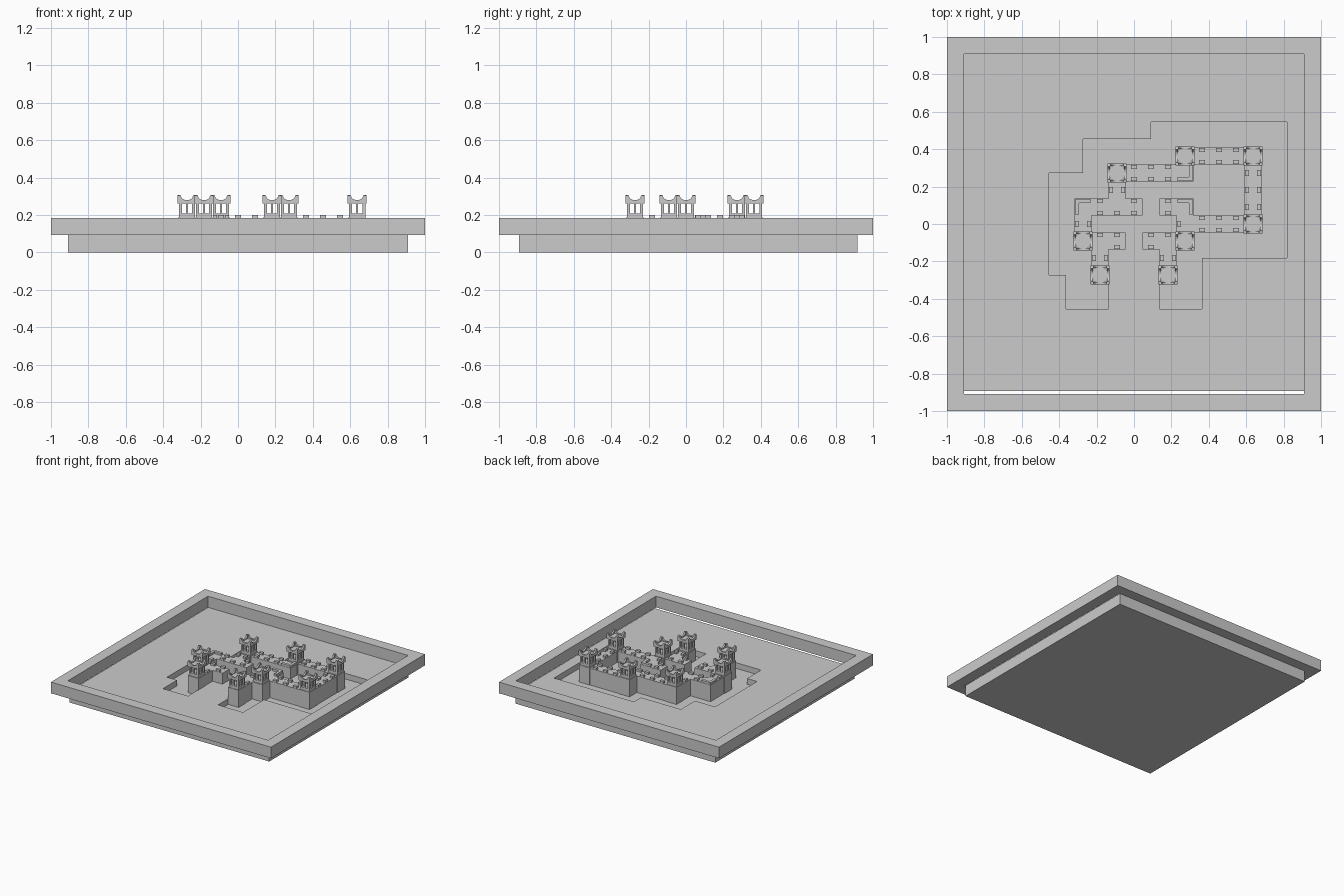
import bpy, bmesh, math
from mathutils import Vector

if "Cube" in bpy.data.objects:
    bpy.data.objects.remove(bpy.data.objects["Cube"])

U = 2 / 22            # planning grid unit
FLOOR, MOAT, WALL_TOP = 0.092, 0.045, 0.182


def finish(name, bm):
    bmesh.ops.recalc_face_normals(bm, faces=bm.faces[:])
    me = bpy.data.meshes.new(name)
    bm.to_mesh(me)
    bm.free()
    ob = bpy.data.objects.new(name, me)
    bpy.context.scene.collection.objects.link(ob)
    return ob


def box(bm, x0, x1, y0, y1, z0, z1):
    vs = bmesh.ops.create_cube(bm, size=1)["verts"]
    for v in vs:
        v.co = Vector(((x0 + x1) / 2 + v.co.x * (x1 - x0),
                       (y0 + y1) / 2 + v.co.y * (y1 - y0),
                       (z0 + z1) / 2 + v.co.z * (z1 - z0)))


def block(bm, x, y, w, d, z0, z1):
    box(bm, x - w / 2, x + w / 2, y - d / 2, y + d / 2, z0, z1)


def prism(bm, pts, offset):
    face = bm.faces.new([bm.verts.new(p) for p in pts])
    new = bmesh.ops.extrude_face_region(bm, geom=[face])["geom"]
    bmesh.ops.translate(bm, vec=offset,
                        verts=[g for g in new if isinstance(g, bmesh.types.BMVert)])


# Base slab with the moat sunk into it
bm = bmesh.new()
box(bm, -0.908, 0.908, -0.892, 0.917, 0, FLOOR)
slab = finish("base_slab", bm)
outline = [(-5, 3), (-3, 3), (-3, 5), (1, 5), (1, 6), (9, 6), (9, -2), (4, -2), (4, -5),
           (1.5, -5), (1.5, -1), (-1.5, -1), (-1.5, -5), (-4, -5), (-4, -3), (-5, -3)]
bm = bmesh.new()
prism(bm, [(x * U, y * U, MOAT) for x, y in outline], (0, 0, 0.2))
cutter = finish("moat_cutter", bm)
cutter.hide_render = True
cutter.hide_set(True)
mod = slab.modifiers.new("moat", "BOOLEAN")
mod.operation = "DIFFERENCE"
mod.solver = "EXACT"
mod.object = cutter

# Raised frame around the tray
bm = bmesh.new()
rings = []
for r, z in ((1, FLOOR), (1, 0.184), (0.91, 0.184), (0.91, FLOOR)):
    rings.append([bm.verts.new((r * sx, r * sy, z))
                  for sx, sy in ((-1, -1), (1, -1), (1, 1), (-1, 1))])
for k in range(4):
    a, b = rings[k], rings[(k + 1) % 4]
    for i in range(4):
        j = (i + 1) % 4
        bm.faces.new((a[i], a[j], b[j], b[i]))
finish("tray_frame", bm)

# Courtyards level with the tray floor
bm = bmesh.new()
for x0, x1, y0, y1 in ((3, 7, 0, 4), (-1, 3, 1, 3), (-3, 3, -1, 1)):
    box(bm, x0 * U, x1 * U, y0 * U, y1 * U, MOAT - 0.005, FLOOR)
finish("courtyard_floor", bm)

# Curtain walls: straight runs of grid cells
runs = [((-1, 3), (3, 3)), ((3, 3), (3, 4)), ((3, 4), (7, 4)), ((7, 0), (7, 4)),
        ((3, 0), (7, 0)), ((3, -1), (3, 1)), ((2, 1), (3, 1)), ((-1, 1), (-1, 3)),
        ((-3, 1), (0, 1)), ((-3, -1), (-3, 1)), ((-3, -1), (-1, -1)),
        ((-2, -3), (-2, -1)), ((2, -3), (2, -1)), ((1, -1), (3, -1))]
towers = [(-1, 3), (-3, -1), (-2, -3), (2, -3), (3, -1), (3, 4), (7, 4), (7, 0)]
cells = {(x, y) for (x0, y0), (x1, y1) in runs
         for x in range(x0, x1 + 1) for y in range(y0, y1 + 1)}

bm = bmesh.new()
for cx, cy in sorted(cells):
    bm.faces.new([bm.verts.new(((cx + i) * U, (cy + j) * U, WALL_TOP))
                  for i, j in ((-.5, -.5), (.5, -.5), (.5, .5), (-.5, .5))])
bmesh.ops.remove_doubles(bm, verts=bm.verts[:], dist=1e-4)
down = bmesh.ops.extrude_face_region(bm, geom=bm.faces[:], use_keep_orig=True)["geom"]
bmesh.ops.translate(bm, vec=(0, 0, MOAT - 0.005 - WALL_TOP),
                    verts=[g for g in down if isinstance(g, bmesh.types.BMVert)])
finish("curtain_walls", bm)

# Merlons on straight cells, full parapets on corner cells
bm = bmesh.new()
DIRS = ((1, 0), (0, 1), (-1, 0), (0, -1))
for c in sorted(cells - set(towers)):
    linked = [d for d in DIRS if (c[0] + d[0], c[1] + d[1]) in cells]
    corner = len(linked) == 2 and linked[0][0] * linked[1][0] + linked[0][1] * linked[1][1] == 0
    for d in DIRS:
        if d in linked or (len(linked) == 1 and (-d[0], -d[1]) in linked):
            continue
        length = 0.082 if corner else 0.034
        w, h = (0.022, length) if d[0] else (length, 0.022)
        block(bm, c[0] * U + d[0] * 0.032, c[1] * U + d[1] * 0.032,
              w, h, WALL_TOP - 0.003, 0.199)
finish("wall_merlons", bm)


def scallop(bm, x, y, side, half, along_x):
    # parapet panel with a concave top between two horns
    top = [(half, 0.303), (half - 0.016, 0.307)]
    top += [((half - 0.019) * math.cos(math.pi * i / 8),
             0.302 - 0.022 * math.sin(math.pi * i / 8)) for i in range(9)]
    top += [(-half + 0.016, 0.307), (-half, 0.303)]
    prof = [(-half, 0.262), (half, 0.262)] + top
    t = 0.013
    off = side * half - (t if side > 0 else 0)
    if along_x:
        prism(bm, [(x + s, y + off, z) for s, z in prof], (0, t, 0))
    else:
        prism(bm, [(x + off, y + s, z) for s, z in prof], (t, 0, 0))


# Watch towers
for n, (cx, cy) in enumerate(towers):
    x, y = cx * U, cy * U
    bm = bmesh.new()
    block(bm, x, y, 0.098, 0.098, MOAT - 0.005, 0.186)
    block(bm, x, y, 0.088, 0.088, 0.18, 0.209)
    for sx in (-1, 1):
        for sy in (-1, 1):
            block(bm, x + sx * 0.036, y + sy * 0.036, 0.016, 0.016, 0.205, 0.266)
        block(bm, x + sx * 0.038, y, 0.012, 0.012, 0.205, 0.266)
        block(bm, x, y + sx * 0.038, 0.012, 0.012, 0.205, 0.266)
    block(bm, x, y, 0.1, 0.1, 0.262, 0.274)
    for side in (-1, 1):
        scallop(bm, x, y, side, 0.051, True)
        scallop(bm, x, y, side, 0.051, False)
    finish("watch_tower_%d" % (n + 1), bm)
